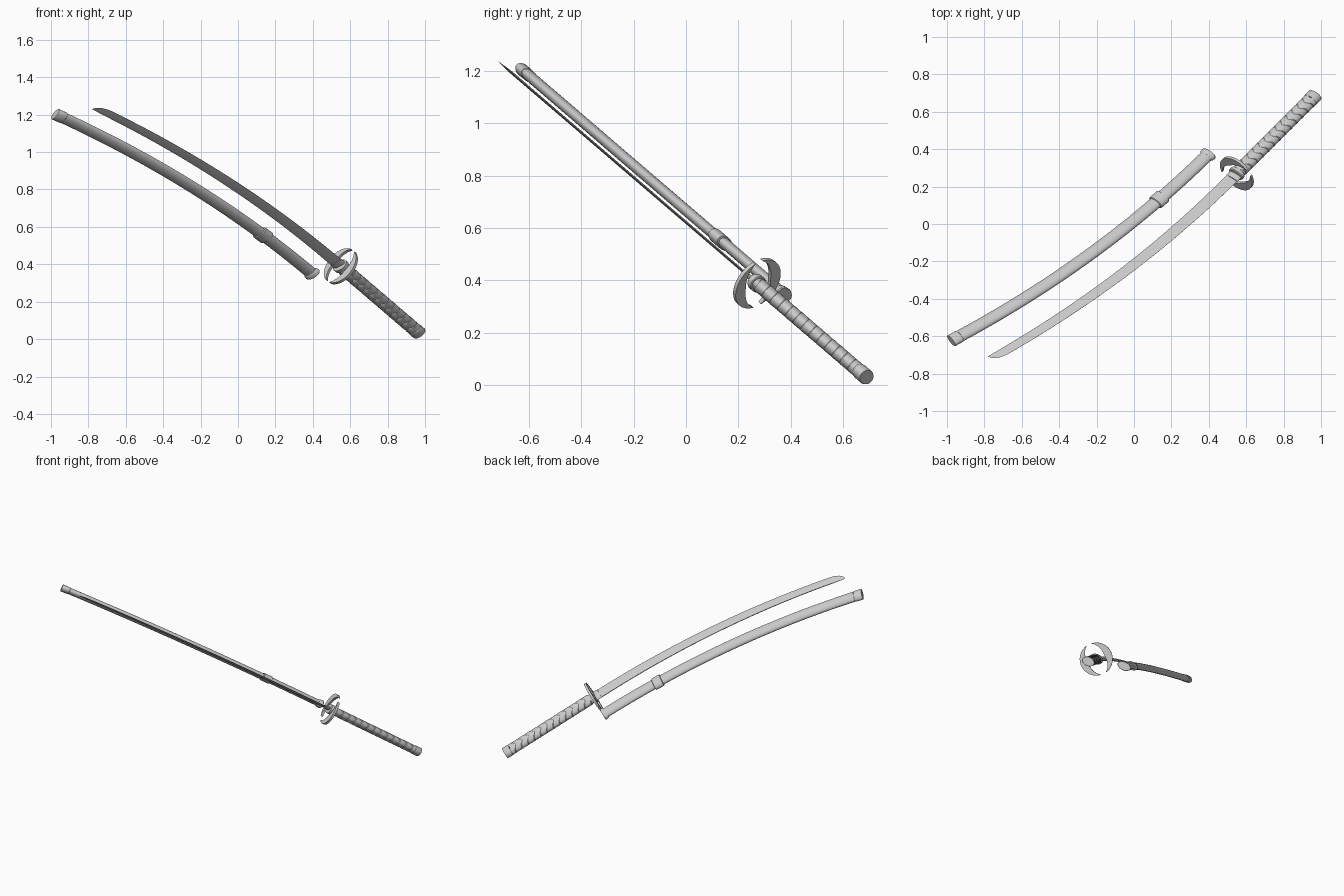
import bpy, bmesh, math
from mathutils import Vector

if "Cube" in bpy.data.objects:
    bpy.data.objects.remove(bpy.data.objects["Cube"])

# Tilted plane holding both parts: U, V lie in the plane, N is its normal
U = Vector((1, 0, 0))
V = Vector((0, 0.759, -0.651))
N = Vector((0, 0.651, 0.759))


def make_path(start, end, sag, w):
    """Shallow arc in the plane; returns frame(d) and its length."""
    a, b = Vector(start), Vector(end)
    chord = b - a
    side = Vector((-chord.y, chord.x)).normalized()
    c = (a + b) / 2 + side * 2 * sag
    length = chord.length

    def frame(d):
        t = d / length
        q = a * (1 - t) ** 2 + c * 2 * t * (1 - t) + b * t * t
        tan = ((c - a) * (1 - t) + (b - c) * t).normalized()
        to3 = lambda k: U * k.x + V * k.y
        return to3(q) + N * w, to3(tan), to3(Vector((-tan.y, tan.x)))
    return frame, length


def build(name, rings):
    """Skin a list of point rings and cap the ends."""
    bm = bmesh.new()
    vs = [[bm.verts.new(p) for p in r] for r in rings]
    n = len(vs[0])
    for r0, r1 in zip(vs, vs[1:]):
        for i in range(n):
            j = (i + 1) % n
            bm.faces.new((r0[i], r0[j], r1[j], r1[i]))
    bm.faces.new(vs[0])
    bm.faces.new(vs[-1])
    bmesh.ops.recalc_face_normals(bm, faces=bm.faces)
    me = bpy.data.meshes.new(name)
    bm.to_mesh(me)
    bm.free()
    ob = bpy.data.objects.new(name, me)
    bpy.context.collection.objects.link(ob)
    bpy.ops.object.select_all(action='DESELECT')
    ob.select_set(True)
    bpy.context.view_layer.objects.active = ob
    bpy.ops.object.shade_smooth_by_angle(angle=math.radians(30))
    return ob


def tube(name, frame, stations, chevron=0, sides=32):
    """Oval tube; stations are (distance, half width, half thickness)."""
    rings = []
    for d, a, b in stations:
        ring = []
        for i in range(sides):
            th = 2 * math.pi * i / sides
            q, t, p = frame(d)
            shift = chevron * (abs(math.cos(th)) - 0.5)
            ring.append(q + t * shift + p * a * math.cos(th) + N * b * math.sin(th))
        rings.append(ring)
    return build(name, rings)


GUARD = (0.55, -0.048)
SW, SH = 0.472, 0.507
blade_f, blade_l = make_path(GUARD, (-0.766, -1.358), 0.068, SW)
grip_f, grip_l = make_path(GUARD, (0.97, 0.504), 0.0, SW)
case_f, case_l = make_path((0.40, 0.06), (-0.977, -1.257), 0.073, SH)

# Blade: flat spine, ridge near the spine, edge curving to the tip
rings = []
shoulder = blade_l * 0.945
stops = [shoulder * i / 40 for i in range(41)]
stops += [shoulder + (blade_l - shoulder) * i / 8 for i in range(1, 9)]
for d in stops:
    h = 0.035 - 0.010 * d / blade_l
    x = max(0, (d - shoulder) / (blade_l - shoulder))
    width = 2 * h * max(0.02, math.sqrt(max(0, 1 - x * x)))
    thin = 1 - 0.9 * x
    q, t, p = blade_f(d)
    prof = [(0, -.003), (.28, -.005), (1, -.0004), (1, .0004), (.28, .005), (0, .003)]
    rings.append([q + p * (-h + width * u) + N * n * thin for u, n in prof])
build("blade", rings)

# Blade collar and the oval washers on either side of the guard
tube("blade_collar", blade_f, [(0, .038, .011), (.045, .037, .009)])
tube("guard_washer", grip_f, [(-.012, .042, .030), (-.010, .045, .033),
                              (.010, .045, .033), (.012, .042, .030)])

# Guard: two opposed crescents
q, t, p = grip_f(0)
for side, mid in (("lower", 232), ("upper", 52)):
    rings = []
    for i in range(33):
        f = i / 16 - 1
        ang = math.radians(mid + 80 * f)
        r1 = 0.108
        r0 = r1 - 0.002 - 0.046 * math.cos(f * math.pi / 2)
        d = p * math.cos(ang) + N * math.sin(ang)
        rings.append([q + d * r + t * e for r, e in
                      ((r0, -.008), (r1, -.008), (r1, .008), (r0, .008))])
    build("guard_crescent_" + side, rings)

# Grip: overlapping chevron wraps
st = []
count = 13
first, last = 0.02, grip_l - 0.035
step = (last - first) / count
for i in range(count):
    d = first + i * step
    for off, k in ((0, .95), (.005, 1.03), (step - .005, 1.0)):
        st.append((d + off, .040 * k, .0275 * k))
tube("grip_wrap", grip_f, st, chevron=0.024)
tube("grip_core", grip_f, [(0, .036, .025), (grip_l - .02, .036, .025)])

# Pommel cap
tube("pommel_cap", grip_f, [(grip_l - .045, .040, .028), (grip_l - .042, .042, .030),
                            (grip_l - .004, .042, .030), (grip_l, .040, .028)])

# Scabbard body
body = [(0, .036, .020)]
body += [(case_l * i / 40, .037, .021) for i in range(1, 40)]
body += [(case_l - .004, .036, .020)]
tube("scabbard", case_f, body)

# Scabbard fittings: mouth ring, cord band, end cap
tube("scabbard_mouth", case_f, [(.026, .037, .021), (.018, .043, .026),
                                (.001, .046, .028), (-.003, .044, .026)])
c = 0.415
tube("cord_band", case_f, [(c - .032, .037, .021), (c - .029, .046, .026),
                           (c + .029, .046, .026), (c + .032, .037, .021)])
tube("scabbard_cap", case_f, [(case_l - .055, .037, .021), (case_l - .053, .039, .023),
                              (case_l - .004, .040, .024), (case_l, .038, .022)])
